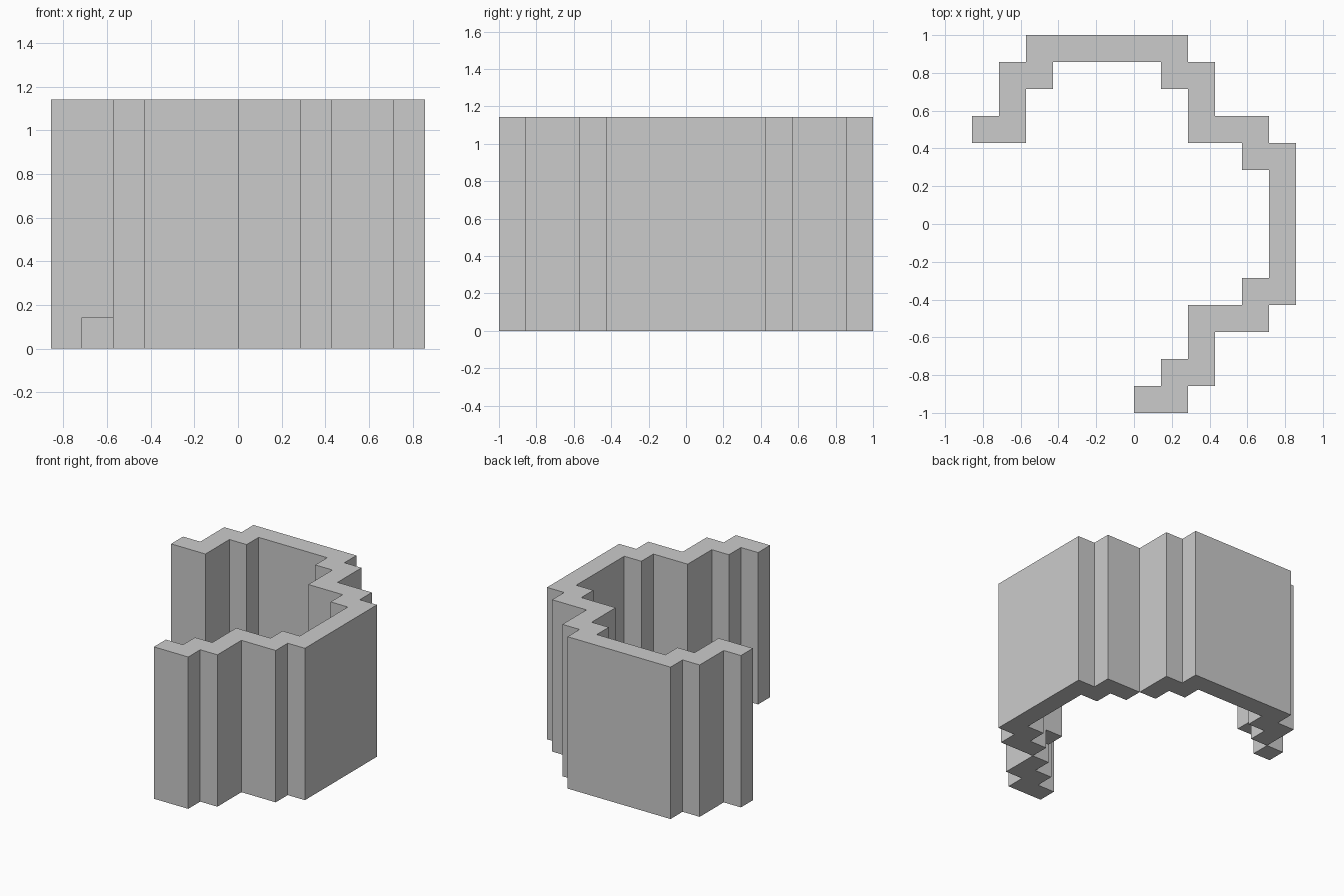
import bpy, bmesh
from mathutils import Vector

if "Cube" in bpy.data.objects:
    bpy.data.objects.remove(bpy.data.objects["Cube"])

U = 1 / 7        # block size
HEIGHT = 8       # wall height in blocks

# Wall plan as block rectangles (x0, x1, y0, y1)
stepped_side = [(1, 3, 5, 6), (2, 3, 3, 6), (2, 5, 3, 4), (4, 6, 2, 3)]
plan = stepped_side + [(a, b, -d, -c) for a, b, c, d in stepped_side]
plan += [(5, 6, -3, 3)]                                        # right wall
plan += [(-4, 2, 6, 7), (0, 2, -7, -6)]                        # back wall, front end
plan += [(-5, -3, 5, 6), (-5, -4, 3, 6), (-6, -4, 3, 4)]       # left end

cells = {(x, y, z) for a, b, c, d in plan
         for x in range(a, b) for y in range(c, d) for z in range(HEIGHT)}

# Single-block notches at the foot of the inner corners
cells -= {(2, 3, 0), (2, -4, 0), (-5, 3, 0)}

# Skin only the exposed block faces
bm = bmesh.new()
for cell in cells:
    for axis in range(3):
        for side in (0, 1):
            nb = list(cell)
            nb[axis] += 2 * side - 1
            if tuple(nb) in cells:
                continue
            u, v = (axis + 1) % 3, (axis + 2) % 3
            loop = [(0, 0), (1, 0), (1, 1), (0, 1)]
            if not side:
                loop.reverse()
            verts = []
            for i, j in loop:
                p = Vector(cell)
                p[axis] += side
                p[u] += i
                p[v] += j
                verts.append(bm.verts.new(p * U))
            bm.faces.new(verts)
bmesh.ops.remove_doubles(bm, verts=bm.verts, dist=1e-4)

# Merge flat block faces into large panels
bmesh.ops.dissolve_limit(bm, angle_limit=0.02, verts=bm.verts, edges=bm.edges)

mesh = bpy.data.meshes.new("stepped_wall")
bm.to_mesh(mesh)
bm.free()
bpy.context.collection.objects.link(bpy.data.objects.new("stepped_wall", mesh))
